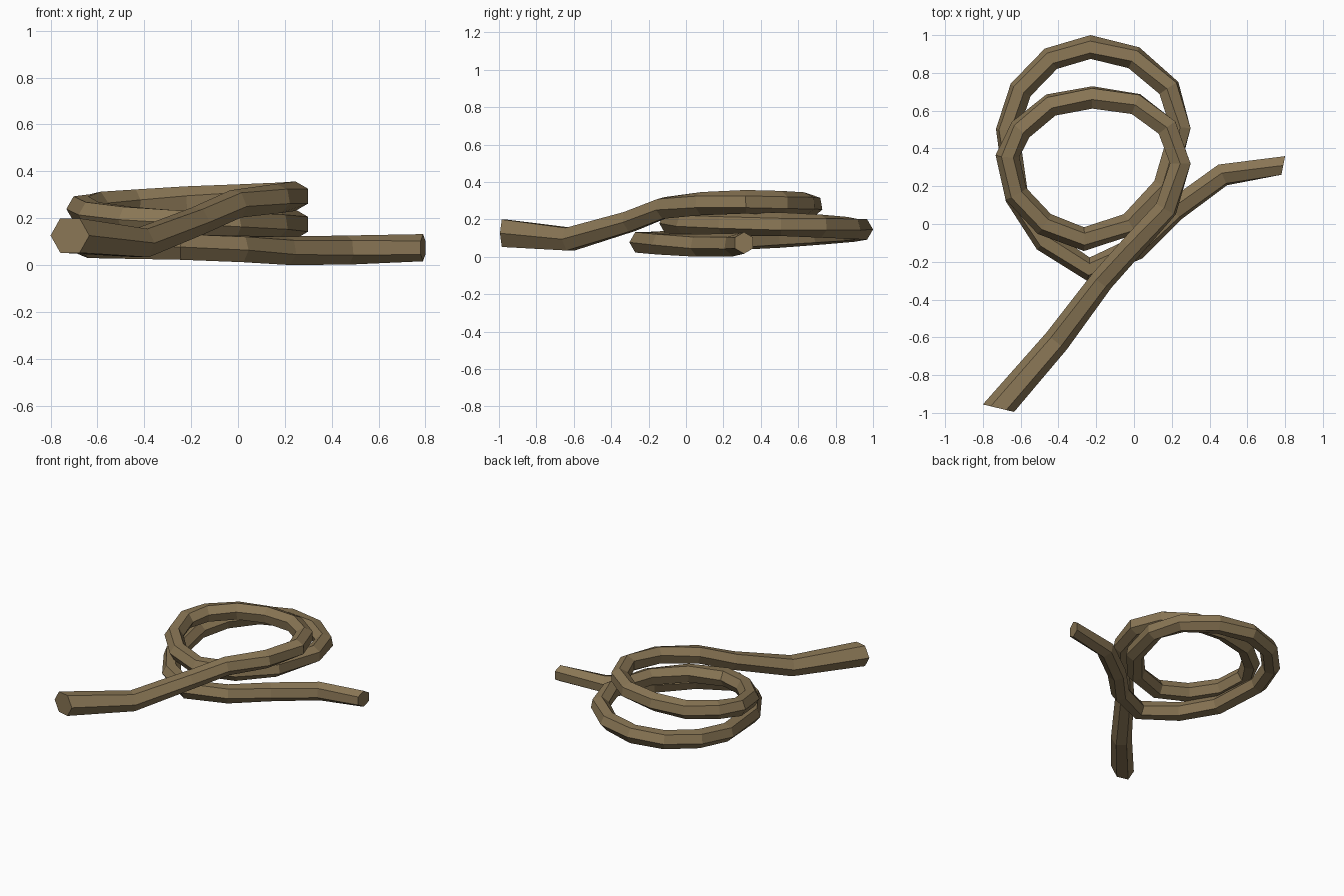
import bpy, bmesh, math
from mathutils import Vector

if "Cube" in bpy.data.objects:
    bpy.data.objects.remove(bpy.data.objects["Cube"])

# Rope centre line: x, y, z, cross-section twist in degrees
path = [
    (0.79, 0.31, 0.075, 30), (0.47, 0.26, 0.065, 20),
    (0.21, 0.07, 0.062, 15), (0.01, -0.13, 0.07, 5),
    (-0.24, -0.24, 0.078, 0), (-0.47, -0.09, 0.085, 5),
    (-0.62, 0.14, 0.09, 10), (-0.67, 0.50, 0.11, 15),
    (-0.60, 0.71, 0.125, 10), (-0.44, 0.875, 0.138, 5),
    (-0.23, 0.937, 0.147, 0), (0.00, 0.88, 0.155, 10),
    (0.185, 0.72, 0.165, 20), (0.245, 0.51, 0.175, 30),
    (0.16, 0.20, 0.175, 20), (-0.02, 0.00, 0.175, 10),
    (-0.265, -0.08, 0.18, 0), (-0.475, 0.0, 0.195, 0),
    (-0.625, 0.16, 0.215, 0), (-0.67, 0.36, 0.24, 0),
    (-0.60, 0.50, 0.255, 10), (-0.44, 0.63, 0.263, 15),
    (-0.22, 0.67, 0.275, 20), (0.01, 0.635, 0.283, 25),
    (0.175, 0.51, 0.29, 30), (0.245, 0.32, 0.295, 30),
    (0.17, 0.08, 0.285, 20), (-0.01, -0.12, 0.262, 10),
    (-0.17, -0.30, 0.19, 5), (-0.41, -0.62, 0.095, 0),
    (-0.7175, -0.975, 0.127, 0),
]
pts = [Vector(p[:3]) for p in path]
up = Vector((0, 0, 1))
n = len(pts)

# Six-sided rings swept along the centre line
bm = bmesh.new()
rings = []
for i, p in enumerate(pts):
    tangent = (pts[min(i + 1, n - 1)] - pts[max(i - 1, 0)]).normalized()
    radius = 0.063
    if i == 0:
        tangent = Vector((-1, 0.2, 0)).normalized()
        radius = 0.058
    elif i == n - 2:
        radius = 0.07
    elif i == n - 1:
        tangent = Vector((-0.24, -1, 0)).normalized()
        radius = 0.085
    side = tangent.cross(up).normalized()
    rise = side.cross(tangent)
    ring = []
    for k in range(6):
        a = math.radians(60 * k + path[i][3])
        ring.append(bm.verts.new(p + radius * (math.cos(a) * side + math.sin(a) * rise)))
    rings.append(ring)

for a, b in zip(rings, rings[1:]):
    for k in range(6):
        j = (k + 1) % 6
        bm.faces.new((a[k], a[j], b[j], b[k]))

# Cut rope ends
bm.faces.new(rings[0])
bm.faces.new(rings[-1])
bmesh.ops.recalc_face_normals(bm, faces=bm.faces)

# Rest on the ground
low = min(v.co.z for v in bm.verts)
bmesh.ops.translate(bm, verts=bm.verts, vec=(0, 0, -low))

mesh = bpy.data.meshes.new("coiled_rope")
bm.to_mesh(mesh)
bm.free()
rope = bpy.data.objects.new("coiled_rope", mesh)
bpy.context.collection.objects.link(rope)

mat = bpy.data.materials.new("rope_brown")
mat.diffuse_color = (0.25, 0.18, 0.09, 1)
mat.use_nodes = True
mat.node_tree.nodes["Principled BSDF"].inputs["Base Color"].default_value = mat.diffuse_color
mesh.materials.append(mat)
